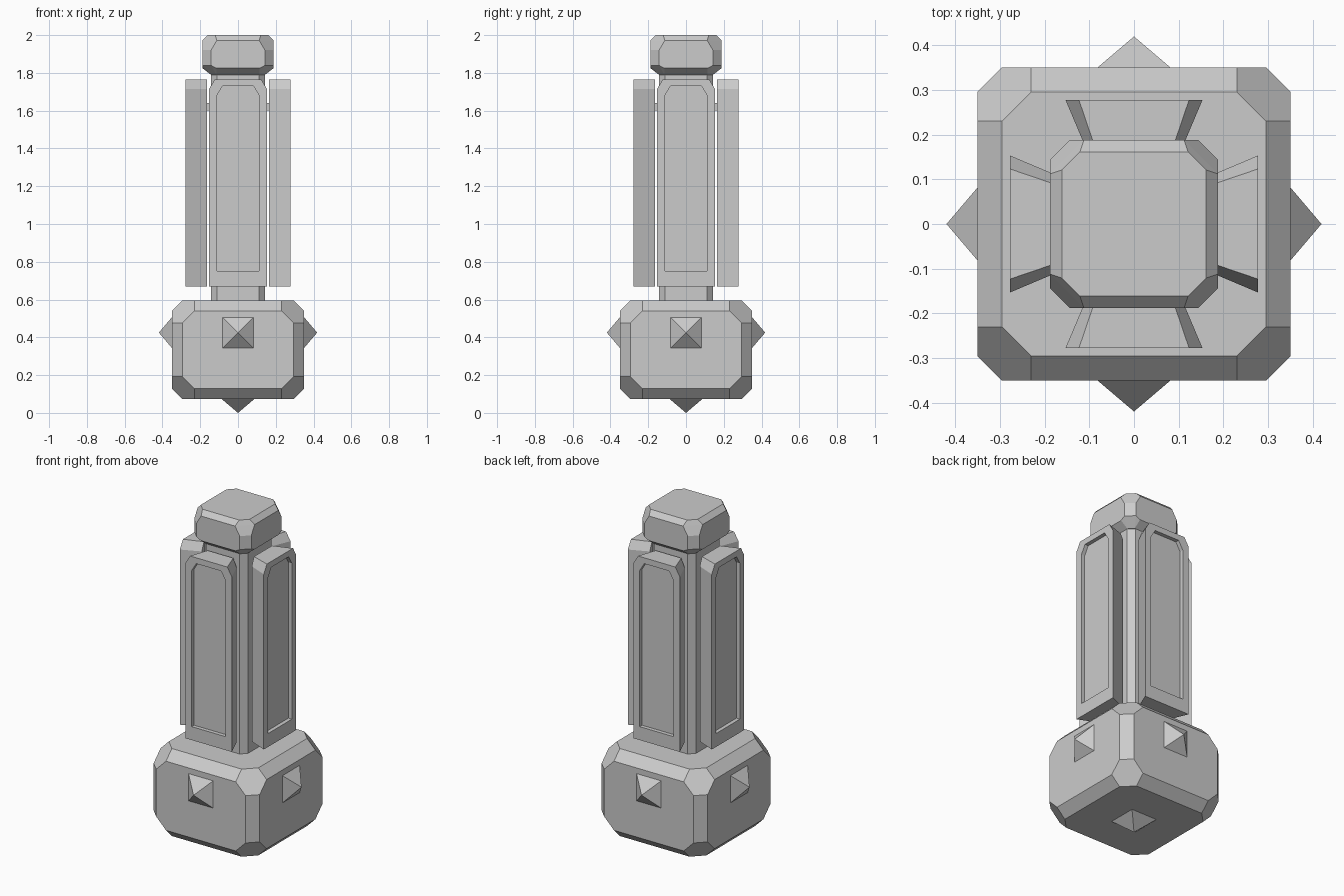
import bpy, bmesh
from math import pi
from mathutils import Matrix, Vector

if "Cube" in bpy.data.objects:
    bpy.data.objects.remove(bpy.data.objects["Cube"])


def finish(name, bm):
    bmesh.ops.recalc_face_normals(bm, faces=bm.faces[:])
    mesh = bpy.data.meshes.new(name)
    bm.to_mesh(mesh)
    bm.free()
    obj = bpy.data.objects.new(name, mesh)
    bpy.context.collection.objects.link(obj)
    return obj


def octagon(a, b, z):
    pts = [(a, -b), (a, b), (b, a), (-b, a), (-a, b), (-a, -b), (-b, -a), (b, -a)]
    return [(x, y, z) for x, y in pts]


def chamfered_block(name, layers):
    """Convex block from stacked octagons: (z, half width, half flat length)."""
    bm = bmesh.new()
    for z, a, b in layers:
        for p in octagon(a, b, z):
            bm.verts.new(p)
    bmesh.ops.convex_hull(bm, input=bm.verts[:])
    bmesh.ops.dissolve_limit(bm, angle_limit=0.02, verts=bm.verts[:], edges=bm.edges[:])
    return finish(name, bm)


def loft(name, rings):
    """Skin a list of equal-length rings and cap both ends."""
    bm = bmesh.new()
    vs = [[bm.verts.new(p) for p in r] for r in rings]
    n = len(vs[0])
    for r0, r1 in zip(vs, vs[1:]):
        for i in range(n):
            j = (i + 1) % n
            bm.faces.new((r0[i], r0[j], r1[j], r1[i]))
    bm.faces.new(vs[0])
    bm.faces.new(vs[-1])
    return finish(name, bm)


def panel_ring(w, z0, z1, cx, cz, y, sx=1.0):
    pts = [(-w, z0), (w, z0), (w, z1 - cz), (w - cx, z1), (-w + cx, z1), (-w, z1 - cz)]
    return [(x * sx, y, z) for x, z in pts]


def spike(name, location, rotation):
    bm = bmesh.new()
    base = [bm.verts.new((x, y, -0.01)) for x, y in
            ((-.093, -.093), (.093, -.093), (.093, .093), (-.093, .093))]
    tip = bm.verts.new((0, 0, 0.069))
    bm.faces.new(base)
    for i in range(4):
        bm.faces.new((base[i], base[(i + 1) % 4], tip))
    bm.transform(Matrix.Translation(location) @ rotation)
    return finish(name, bm)


# Heavy pommel block
chamfered_block("pommel", [
    (.073, .295, .23), (.128, .35, .23), (.193, .35, .295),
    (.475, .35, .295), (.54, .35, .23), (.595, .295, .23)])

# Central shaft
loft("shaft", [octagon(.143, .11, .58), octagon(.143, .11, 1.80)])

# End cap
chamfered_block("end_cap", [
    (1.79, .143, .115), (1.825, .188, .115), (1.84, .188, .143),
    (1.92, .188, .143), (1.972, .188, .112), (2.0, .161, .121)])

# Four recessed grip panels, their mounts and the side spikes
for i, side in enumerate(("front", "right", "back", "left")):
    turn = Matrix.Rotation(i * pi / 2, 4, 'Z')

    panel = loft("grip_panel_" + side, [
        panel_ring(.153, .67, 1.765, .03, .05, -.165, .69),
        panel_ring(.153, .67, 1.765, .03, .05, -.277),
        panel_ring(.112, .75, 1.73, .03, .05, -.277),
        panel_ring(.112, .75, 1.73, .03, .05, -.254)])
    panel.data.transform(turn)

    bm = bmesh.new()
    bmesh.ops.create_cube(bm, size=1)
    bm.transform(turn @ Matrix.Translation((0, -.155, 1.62)) @ Matrix.Diagonal((.06, .05, .04, 1)))
    finish("panel_mount_" + side, bm)

    spike("spike_" + side, turn @ Vector((0, -.35, .425)),
          turn @ Matrix.Rotation(pi / 2, 4, 'X'))

# Bottom spike
spike("spike_bottom", Vector((0, 0, .069)), Matrix.Rotation(pi, 4, 'X'))
